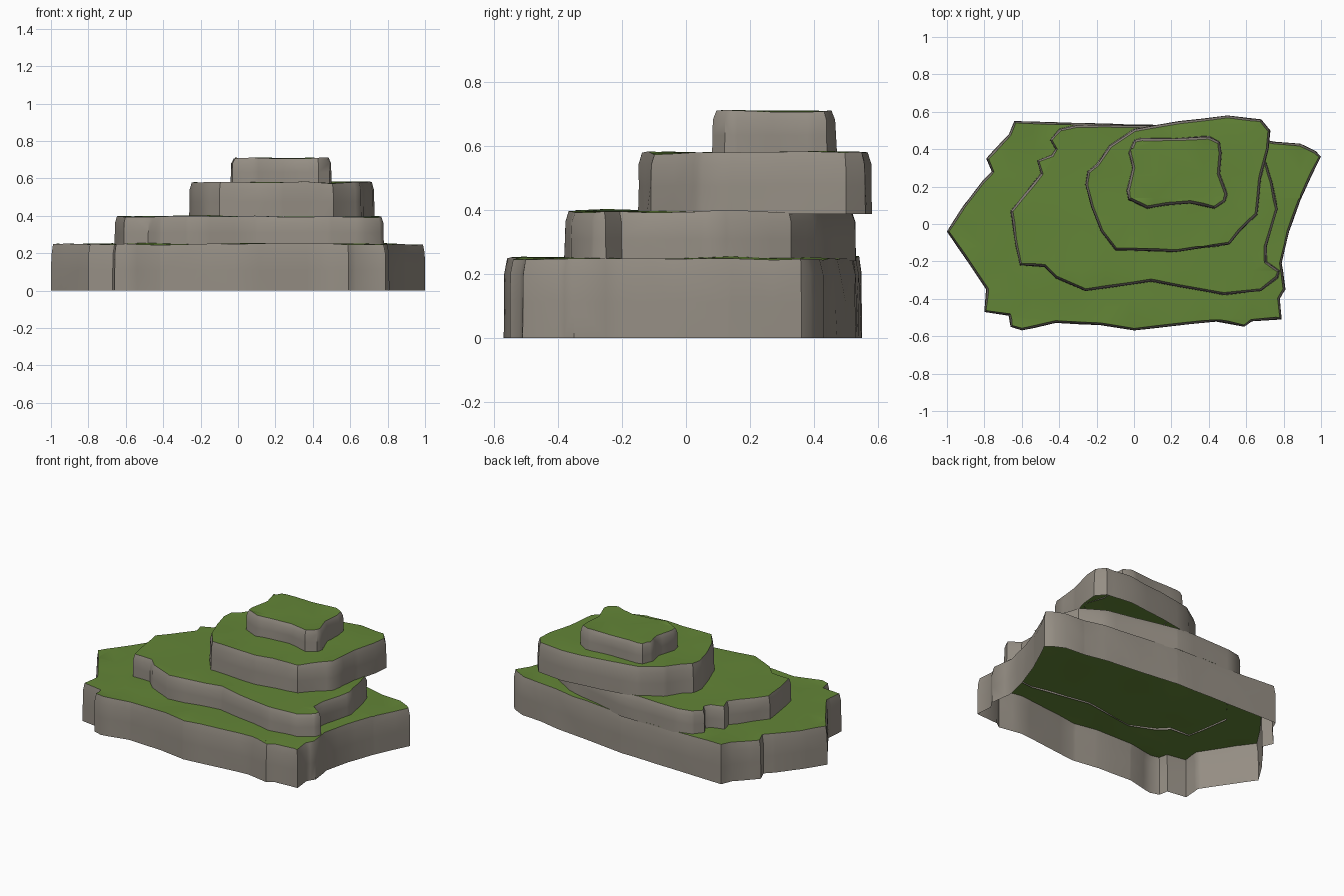
import bpy
import bmesh
from math import radians
from mathutils import Vector, noise

default = bpy.data.objects.get("Cube")
if default:
    bpy.data.objects.remove(default, do_unlink=True)


def make_material(name, color):
    mat = bpy.data.materials.new(name)
    mat.use_nodes = True
    mat.diffuse_color = color
    mat.node_tree.nodes["Principled BSDF"].inputs["Base Color"].default_value = color
    mat.roughness = 0.9
    return mat


stone = make_material("stone", (0.30, 0.27, 0.23, 1))
grass = make_material("grass", (0.125, 0.235, 0.038, 1))


def cut_grid(bm, axis, start, stop, step):
    """Slice the whole mesh at regular intervals along one axis."""
    normal = Vector((0, 0, 0))
    normal[axis] = 1
    position = start
    while position < stop:
        geometry = bm.verts[:] + bm.edges[:] + bm.faces[:]
        bmesh.ops.bisect_plane(bm, geom=geometry, dist=0.002,
                               plane_co=normal * position, plane_no=normal)
        position += step


def terrace(name, outline, bottom, top, rim):
    """Extrude an outline (in hundredths) into a hollow, weathered rock step."""
    bm = bmesh.new()
    ring = [bm.verts.new((x / 100, y / 100, bottom)) for x, y in outline]
    base = bm.faces.new(ring)
    base.normal_update()
    if base.normal.z < 0:
        base.normal_flip()
    result = bmesh.ops.extrude_face_region(bm, geom=[base])
    for vert in result["geom"]:
        if isinstance(vert, bmesh.types.BMVert):
            vert.co.z = top
    # The underside stays open
    bm.normal_update()
    floor = [f for f in bm.faces if abs(f.normal.z) > 0.9 and f.calc_center_median().z < top - 0.01]
    bmesh.ops.delete(bm, geom=floor, context="FACES")
    cut_grid(bm, 0, -0.93, 1, 0.13)
    cut_grid(bm, 1, -0.51, 0.6, 0.13)
    height = top - bottom
    cut_grid(bm, 2, bottom + height * 0.45, top - 0.01, height * 0.35)
    bmesh.ops.recalc_face_normals(bm, faces=bm.faces[:])
    if max(bm.faces, key=lambda f: abs(f.normal.z)).normal.z < 0:
        bmesh.ops.reverse_faces(bm, faces=bm.faces[:])

    # Grass on the flat top, stone on the sides
    for face in bm.faces:
        face.material_index = int(face.normal.z > 0.5)
        face.smooth = True

    # Lean the rim inward, roughen the walls and ripple the grass
    moves = {}
    for vert in bm.verts:
        walls = [f.normal for f in vert.link_faces if not f.material_index]
        level = (vert.co.z - bottom) / height
        move = Vector((0, 0, 0))
        if walls:
            outward = sum(walls, Vector((0, 0, 0)))
            outward.z = 0
            if outward.length > 0.01:
                outward.normalize()
            lean = -rim if level > 0.95 else -rim * 0.25 * level
            move += outward * (lean + 0.004 * noise.noise(vert.co * 9))
        if level > 0.95:
            move.z += 0.009 * noise.noise(vert.co * 6)
        moves[vert] = move
    for vert, move in moves.items():
        vert.co += move
    bmesh.ops.triangulate(bm, faces=bm.faces[:])

    mesh = bpy.data.meshes.new(name)
    bm.to_mesh(mesh)
    bm.free()
    mesh.materials.append(stone)
    mesh.materials.append(grass)
    obj = bpy.data.objects.new(name, mesh)
    bpy.context.collection.objects.link(obj)
    bpy.ops.object.select_all(action="DESELECT")
    obj.select_set(True)
    bpy.context.view_layer.objects.active = obj
    bpy.ops.object.shade_smooth_by_angle(angle=radians(40))
    return obj


# Broad ground step
terrace("base_terrace", [
    (-100, -4), (-79, -35), (-80, -47), (-67, -49), (-66, -55), (-60, -57),
    (-42, -53), (-18, -54), (0, -57), (44, -52), (59, -55), (63, -52),
    (79, -51), (78, -40), (81, -35), (79, -21), (83, -4), (89, 13),
    (100, 36), (97, 39), (89, 43), (75, 44), (60, 47), (10, 53),
    (-64, 55), (-67, 48), (-79, 35), (-76, 28), (-81, 23), (-91, 10)],
    0, 0.25, 0.012)

# Second step
terrace("lower_terrace", [
    (-31, 53), (-40, 51), (-45, 45), (-42, 40), (-44, 37), (-52, 34),
    (-50, 27), (-66, 7), (-64, -8), (-61, -22), (-48, -23), (-42, -29),
    (-26, -36), (9, -31), (48, -38), (68, -36), (77, -29), (78, -25),
    (71, -20), (71, -12), (77, 8), (74, 22), (71, 33), (55, 42), (10, 53)],
    0.24, 0.395, 0.014)

# Third step, overhanging at the back
terrace("upper_terrace", [
    (-20, 32), (-13, 42), (0, 51), (24, 55), (50, 58), (68, 56), (73, 50),
    (72, 40), (68, 24), (66, 5), (57, -4), (51, -11), (22, -15), (-10, -14),
    (-18, -4), (-23, 9), (-26, 21), (-25, 28)],
    0.388, 0.58, 0.014)

# Small summit block
terrace("summit_terrace", [
    (4, 46), (22, 46), (40, 47), (46, 44), (47, 38), (46, 27), (50, 16),
    (49, 12), (43, 8), (30, 11), (18, 10), (7, 8), (-3, 13), (-4, 18),
    (-1, 30), (-3, 38), (0, 45)],
    0.572, 0.708, 0.016)
